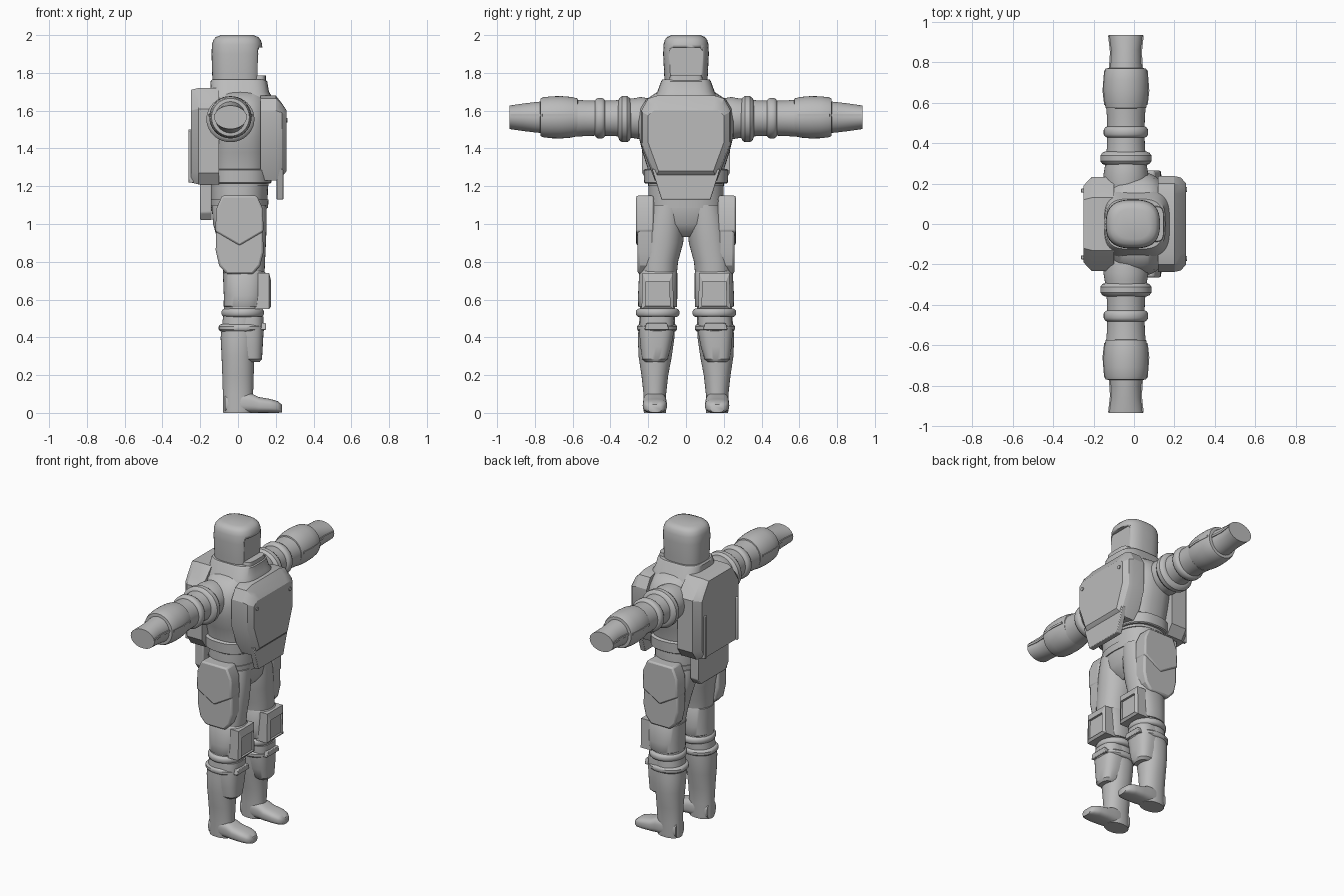
import bpy, math

grey = bpy.data.materials.new("suit grey")
grey.diffuse_color = (0.5, 0.5, 0.5, 1)


def make(name, verts, faces, angle=35, bevel=0):
    me = bpy.data.meshes.new(name)
    me.from_pydata(verts, [], faces)
    me.materials.append(grey)
    ob = bpy.data.objects.new(name, me)
    bpy.context.collection.objects.link(ob)
    bpy.context.view_layer.objects.active = ob
    for o in bpy.context.selected_objects:
        o.select_set(False)
    ob.select_set(True)
    bpy.ops.object.mode_set(mode='EDIT')
    bpy.ops.mesh.select_all(action='SELECT')
    bpy.ops.mesh.normals_make_consistent(inside=False)
    bpy.ops.object.mode_set(mode='OBJECT')
    if bevel:
        m = ob.modifiers.new("bevel", 'BEVEL')
        m.width, m.segments, m.limit_method = bevel, 2, 'ANGLE'
    bpy.ops.object.shade_smooth_by_angle(angle=math.radians(angle))
    return ob


def place(axis, t, u, v):
    return {'x': (t, u, v), 'y': (u, t, v), 'z': (u, v, t)}[axis]


def bridge(name, rings, **kw):
    n = len(rings[0])
    faces = [(k * n + i, k * n + (i + 1) % n, (k + 1) * n + (i + 1) % n, (k + 1) * n + i)
             for k in range(len(rings) - 1) for i in range(n)]
    faces += [tuple(range(n)), tuple(range((len(rings) - 1) * n, len(rings) * n))]
    return make(name, [p for r in rings for p in r], faces, **kw)


# loft superellipse sections (t, centre u, centre v, radius u, radius v) along an axis
def loft(name, axis, sections, power=2, seg=40, **kw):
    def q(c):
        return math.copysign(abs(c) ** (2 / power), c)
    angles = [2 * math.pi * i / seg for i in range(seg)]
    return bridge(name, [[place(axis, t, cu + ru * q(math.cos(a)), cv + rv * q(math.sin(a)))
                          for a in angles] for t, cu, cv, ru, rv in sections], **kw)


# rounded band around a limb
def band(name, axis, t, half, cu, cv, ru, rv, bulge=0.02, power=2):
    steps = [(-1, -1), (-.8, -.4), (-.4, 0), (.4, 0), (.8, -.4), (1, -1)]
    loft(name, axis, [(t + h * half, cu, cv, ru + d * bulge, rv + d * bulge)
                      for h, d in steps], power=power)


# stacked polygon outlines along an axis
def slab(name, axis, layers, **kw):
    return bridge(name, [[place(axis, t, u, v) for u, v in pts] for t, pts in layers],
                  angle=25, **kw)


def sym(half):
    return half + [(-u, v) for u, v in reversed(half)]


# torso, belt and hips
loft("torso", 'z', [(1.2, .01, 0, .152, .2), (1.3, .01, 0, .158, .205),
                    (1.38, .013, 0, .163, .23), (1.46, .015, 0, .166, .25),
                    (1.54, .015, 0, .166, .258), (1.61, .013, 0, .16, .245),
                    (1.66, .01, 0, .15, .21), (1.7, .01, 0, .14, .15)], power=2.6)
loft("waist_belt", 'z', [(1.215, .01, 0, .162, .215), (1.22, .01, 0, .167, .222),
                         (1.285, .01, 0, .167, .225), (1.29, .01, 0, .162, .217)], power=2.6)
loft("hips", 'z', [(.93, .015, 0, .06, .06), (.96, .012, 0, .1, .12), (1.0, .01, 0, .13, .175),
                   (1.08, .005, 0, .147, .198), (1.14, .005, 0, .152, .2),
                   (1.22, .008, 0, .152, .198)], power=2.4)
loft("hip_belt", 'z', [(1.085, .005, 0, .154, .203), (1.13, .005, 0, .157, .205)], power=2.4)

# collar and helmet
loft("collar", 'z', [(1.62, .01, 0, .16, .165), (1.655, .01, 0, .168, .17),
                     (1.68, .01, 0, .166, .165), (1.7, .008, 0, .156, .152),
                     (1.755, .005, 0, .15, .132), (1.765, .003, 0, .14, .125)], power=3.5)
loft("chin_guard", 'z', [(1.7, .1, 0, .05, .1), (1.785, .1, 0, .047, .085)], power=4)
helmet = loft("helmet", 'z', [(1.72, -.005, 0, .128, .112), (1.8, -.005, 0, .132, .116),
                              (1.9, -.005, 0, .135, .121), (1.95, -.005, 0, .133, .119),
                              (1.975, -.005, 0, .125, .112), (1.99, -.005, 0, .112, .1),
                              (2.0, -.005, 0, .085, .075)], power=2.7)
cutter = slab("visor_cutter", 'x', [(.103, sym([(.078, 1.765), (.085, 1.8), (.085, 1.92), (.075, 1.935)])),
                                    (.2, sym([(.078, 1.765), (.085, 1.8), (.085, 1.92), (.075, 1.935)]))])
cutter.hide_render = True
cutter.hide_set(True)
cut = helmet.modifiers.new("visor", 'BOOLEAN')
cut.object, cut.operation, cut.solver = cutter, 'DIFFERENCE', 'EXACT'

# chest pack
outer = sym([(.15, 1.68), (.2, 1.665), (.237, 1.6), (.237, 1.42), (.165, 1.23)])
inner = sym([(.14, 1.6), (.17, 1.6), (.2, 1.575), (.2, 1.43), (.145, 1.28)])
slab("chest_pack", 'x', [(.12, outer), (.2, outer), (.232, sym([(.15, 1.64), (.19, 1.635),
     (.23, 1.59), (.23, 1.42), (.158, 1.25)])), (.258, inner)])
flap = sym([(.18, 1.29), (.13, 1.13)])
slab("chest_flap", 'x', [(.205, flap), (.24, flap)], bevel=.004)

# backpack
pack = sym([(.13, 1.72), (.16, 1.69), (.232, 1.61), (.232, 1.27), (.19, 1.21)])
pack_in = sym([(.12, 1.71), (.14, 1.68), (.19, 1.6), (.19, 1.28), (.16, 1.22)])
slab("backpack", 'x', [(-.1, pack), (-.21, pack), (-.25, pack_in)])
low = sym([(.16, 1.24), (.16, 1.06), (.13, 1.02)])
slab("backpack_lower_flap", 'x', [(-.14, low), (-.2, low)], bevel=.006)

for s, side in ((-1, "right"), (1, "left")):
    # arm with bands, gauntlet and mitten
    ax, az = -.04, 1.56
    loft("arm_" + side, 'y', [(s * y, ax, az, r, r) for y, r in
         ((.16, .1), (.24, .112), (.28, .105), (.38, .094), (.46, .092), (.53, .094), (.58, .098))])
    band("shoulder_ring_" + side, 'y', s * .325, .034, ax, az - .005, .127, .122, .025)
    band("elbow_ring_" + side, 'y', s * .455, .027, ax, az, .11, .107, .015)
    loft("gauntlet_" + side, 'y', [(s * y, ax, az + .005, r, r) for y, r in
         ((.572, .09), (.575, .1), (.61, .108), (.66, .112), (.71, .111), (.755, .106),
          (.77, .1), (.772, .08))], angle=40)
    loft("mitten_" + side, 'y', [(s * .75, ax, az + .005, .083, .085), (s * .8, ax, az + .005, .077, .08),
         (s * .86, ax, az + .005, .075, .073), (s * .935, ax, az + .005, .086, .062)])
    for u in (-1, 1):
        slab("mitten_ridge_" + side, 'y', [(s * y, [(ax + u * .06, 1.569), (ax + u * w, 1.569),
             (ax + u * w, 1.583), (ax + u * .06, 1.583)])
             for y, w in ((.59, .108), (.66, .116), (.76, .108), (.765, .085), (.85, .079), (.93, .088))])

    # leg and boot
    loft("leg_" + side, 'z', [(z, cx, s * cy, rx, ry) for z, cx, cy, rx, ry in
         ((1.1, .005, .1, .145, .098), (1.0, .01, .113, .142, .108), (.9, .022, .125, .126, .11),
          (.8, .028, .142, .115, .1), (.7, .034, .148, .105, .096), (.6, .03, .15, .1, .093),
          (.5, .015, .152, .095, .094), (.4, .003, .158, .095, .097), (.3, 0, .163, .087, .088),
          (.2, 0, .165, .083, .071), (.1, 0, .165, .08, .06), (.02, 0, .165, .08, .06),
          (0, 0, .165, .078, .058))], power=2.2)
    loft("boot_" + side, 'x', [(-.07, s * .165, .05, .045, .05), (.02, s * .165, .056, .061, .056),
         (.07, s * .165, .052, .062, .052), (.11, s * .165, .042, .064, .042),
         (.17, s * .165, .037, .064, .037), (.21, s * .165, .031, .055, .031),
         (.232, s * .165, .023, .035, .021)], power=2.8, angle=50)

    # knee cuff, bands and plates
    loft("knee_cuff_" + side, 'z', [(.56, .03, s * .15, .1, .1), (.565, .03, s * .15, .106, .103),
         (.62, .033, s * .15, .108, .104), (.74, .033, s * .147, .113, .101),
         (.75, .033, s * .147, .105, .095)], power=2.3)
    band("knee_band_" + side, 'z', .53, .022, .025, s * .15, .112, .115, .014)
    band("boot_band_" + side, 'z', .45, .02, .02, s * .153, .122, .106, .014, 2.3)
    rect = [(s * u, v) for u, v in ((.065, .55), (.235, .55), (.23, .74), (.07, .74))]
    hole = [(s * u, v) for u, v in ((.085, .565), (.215, .565), (.212, .695), (.088, .695))]
    slab("knee_plate_" + side, 'x', [(.09, rect), (.165, rect), (.176, hole), (.162, hole)])
    loft("shin_guard_" + side, 'z', [(.27, .055, s * .165, .06, .05), (.285, .052, s * .165, .075, .068),
         (.35, .048, s * .16, .083, .082), (.44, .04, s * .155, .096, .094),
         (.51, .04, s * .152, .095, .09)], power=2.8)
    slab("shin_clip_" + side, 'x', [(x, [(s * u, v) for u, v in
         ((.09, .44), (.22, .44), (.21, .475), (.1, .475))]) for x in (.11, .148)], bevel=.004)

    # thigh pad with a pointed upper layer
    lower = [(-.115, 1.06), (.13, 1.06), (.135, .85), (.118, .78), (.08, .735),
             (-.06, .735), (-.1, .78), (-.118, .86)]
    upper = [(-.085, 1.15), (.1, 1.15), (.132, 1.08), (.135, .96), (.008, .885),
             (-.12, .96), (-.115, 1.08)]
    slab("thigh_pad_lower_" + side, 'y', [(s * .17, lower), (s * .256, lower)], bevel=.012)
    slab("thigh_pad_upper_" + side, 'y', [(s * .17, upper), (s * .264, upper)], bevel=.01)

    # backpack side rail and chest fastener
    slab("backpack_rail_" + side, 'x', [(x, [(s * u, v) for u, v in
         ((.155, 1.22), (.175, 1.22), (.175, 1.5), (.155, 1.5))]) for x in (-.22, -.263)], bevel=.004)
    loft("chest_fastener_" + side, 'x', [(.24, s * .17, 1.55, .012, .012),
         (.263, s * .17, 1.55, .012, .012)], seg=12)
